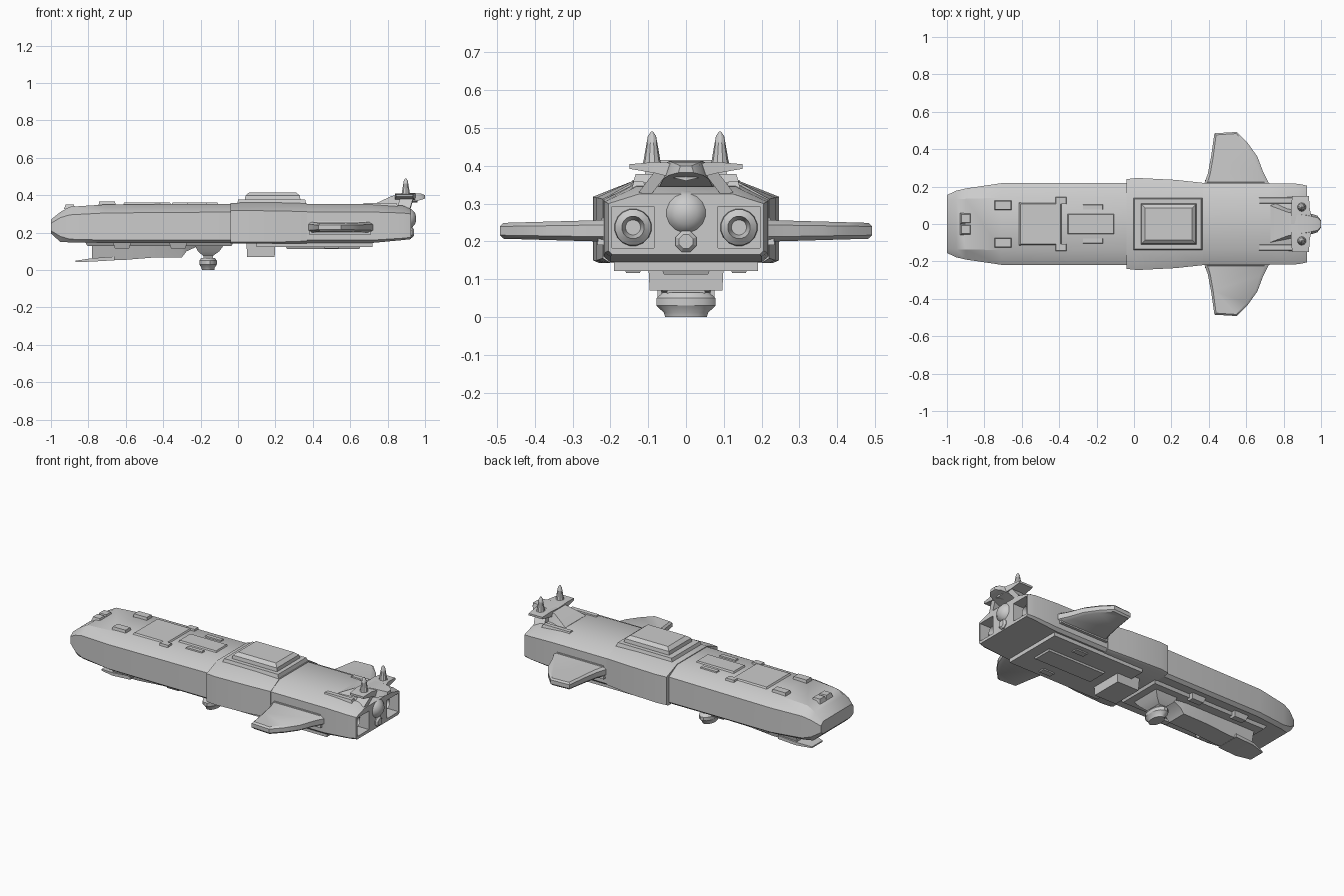
import bpy, bmesh
from math import pi, cos, sin, radians
from mathutils import Vector


def finish(bm, name, smooth=30, hide=False):
    bmesh.ops.recalc_face_normals(bm, faces=bm.faces)
    me = bpy.data.meshes.new(name)
    bm.to_mesh(me)
    bm.free()
    ob = bpy.data.objects.new(name, me)
    bpy.context.collection.objects.link(ob)
    ob.hide_render = hide
    if hide:
        ob.hide_set(True)
    elif smooth:
        bpy.ops.object.select_all(action='DESELECT')
        ob.select_set(True)
        bpy.context.view_layer.objects.active = ob
        bpy.ops.object.shade_smooth_by_angle(angle=radians(smooth))
    return ob


def loft(name, rings, **kw):
    """Skin a list of equal-length point rings and cap both ends."""
    bm = bmesh.new()
    vs = [[bm.verts.new(p) for p in r] for r in rings]
    n = len(vs[0])
    for a, b in zip(vs, vs[1:]):
        for i in range(n):
            j = (i + 1) % n
            bm.faces.new((a[i], a[j], b[j], b[i]))
    bm.faces.new(vs[0][::-1])
    bm.faces.new(vs[-1])
    return finish(bm, name, **kw)


def section(x, hw, tw, bw, z0, z1, z2, z3):
    """Eight-sided hull section: side, top and bottom half widths, four heights."""
    half = [(bw, z0), (hw, z1), (hw, z2), (tw, z3)]
    return [(x, y, z) for y, z in half] + [(x, -y, z) for y, z in half[::-1]]


def rect(x0, x1, y0, y1, z):
    return [(x0, y0, z), (x1, y0, z), (x1, y1, z), (x0, y1, z)]


def block(name, x0, x1, y0, y1, z0, z1, taper=0.0, **kw):
    t = taper
    return loft(name, [rect(x0, x1, y0, y1, z0),
                       rect(x0 + t, x1 - t, y0 + t, y1 - t, z1)], **kw)


def lathe(name, centre, axis, profile, n=16, sx=1.0, sy=1.0):
    """Rings of (radius, offset) along the x or z axis."""
    rings = []
    for r, h in profile:
        ring = []
        for i in range(n):
            a = 2 * pi * (i + 0.5) / n
            u, v = r * cos(a) * sx, r * sin(a) * sy
            p = Vector((h, u, v)) if axis == 'X' else Vector((u, v, h))
            ring.append(p + Vector(centre))
        rings.append(ring)
    return loft(name, rings)


# Main hull
hull = loft("hull", [
    section(-1.00, 0.155, 0.13, 0.13, 0.195, 0.21, 0.25, 0.27),
    section(-0.95, 0.178, 0.135, 0.155, 0.150, 0.18, 0.28, 0.31),
    section(-0.90, 0.190, 0.135, 0.17, 0.148, 0.165, 0.295, 0.338),
    section(-0.71, 0.218, 0.14, 0.195, 0.145, 0.16, 0.305, 0.350),
    section(-0.05, 0.218, 0.14, 0.20, 0.145, 0.16, 0.31, 0.354),
    section(0.72, 0.218, 0.135, 0.20, 0.145, 0.16, 0.31, 0.352),
    section(0.88, 0.215, 0.130, 0.20, 0.160, 0.17, 0.305, 0.345),
    section(0.925, 0.205, 0.125, 0.195, 0.165, 0.175, 0.30, 0.325)])

# Recessed engine bays
for s in (-1, 1):
    y0, y1 = sorted((s * 0.085, s * 0.195))
    cut = block("engine_bay_cutter", 0.84, 1.0, y0, y1, 0.182, 0.292, hide=True)
    mod = hull.modifiers.new("engine_bay", 'BOOLEAN')
    mod.object = cut
    mod.solver = 'EXACT'
    lathe("engine_nozzle", (0, s * 0.14, 0.237), 'X',
          [(0.05, 0.83), (0.048, 0.87), (0.03, 0.885), (0.02, 0.85)])
lathe("engine_core", (0.895, 0, 0.275), 'X',
      [(0.06, -0.03), (0.06, 0.01), (0.05, 0.035), (0.03, 0.052), (0.008, 0.058)])
lathe("lower_engine_core", (0.9, 0, 0.2), 'X', [(0.03, 0.0), (0.03, 0.03), (0.02, 0.04)], n=8)

# Midship armour belt with tapered rear
loft("midship_belt", [
    section(-0.04, 0.240, 0.14, 0.225, 0.143, 0.15, 0.318, 0.358),
    section(0.02, 0.246, 0.14, 0.23, 0.143, 0.15, 0.318, 0.360),
    section(0.22, 0.236, 0.14, 0.22, 0.143, 0.15, 0.316, 0.360),
    section(0.37, 0.220, 0.14, 0.20, 0.143, 0.155, 0.312, 0.356)])

# Stepped superstructure
block("deckhouse_base", -0.01, 0.37, -0.145, 0.145, 0.34, 0.378, 0.012)
loft("deckhouse_tower", [rect(0.035, 0.335, -0.11, 0.11, 0.37),
                         rect(0.04, 0.33, -0.105, 0.105, 0.398),
                         rect(0.06, 0.31, -0.085, 0.085, 0.415)])

# Wings and their side fairings
outline = [(0.37, 0.20), (0.395, 0.27), (0.412, 0.36), (0.43, 0.485), (0.55, 0.492),
           (0.61, 0.43), (0.66, 0.36), (0.69, 0.28), (0.73, 0.20)]
for s in (-1, 1):
    def layer(inset, k):
        out = []
        for x, y in outline:
            t = (y - 0.2) / 0.29
            zc, hz = 0.228, 0.029 - 0.008 * t
            out.append((0.52 + (x - 0.52) * inset, s * (0.2 + (y - 0.2) * (1 - (1 - inset) * 0.3)),
                        zc + k * hz))
        return out
    loft("wing", [layer(0.9, -1), layer(1, -0.55), layer(1, 0.55), layer(0.9, 1)], smooth=40)
    y0, y1 = sorted((s * 0.19, s * 0.235))
    block("wing_root_fairing", 0.38, 0.71, y0, y1, 0.19, 0.262, 0.012)

# Foredeck raised panels, hatches and sensor bumps
block("foredeck_panel", -0.62, -0.38, -0.12, 0.12, 0.34, 0.360, 0.012)
block("midfore_panel", -0.36, -0.10, -0.06, 0.06, 0.34, 0.362, 0.01)
for s in (-1, 1):
    for x, y, l, w, h in [(-0.39, 0.125, 0.035, 0.025, 0.362), (-0.70, 0.10, 0.05, 0.03, 0.366),
                          (-0.90, 0.03, 0.03, 0.03, 0.350), (-0.22, 0.09, 0.06, 0.02, 0.360)]:
        block("deck_hatch", x - l, x + l, s * y - w, s * y + w, 0.325, h, 0.008)
    # Rear deck ridge
    y0, y1 = sorted((s * 0.10, s * 0.15))
    block("rear_deck_ridge", 0.66, 0.86, y0, y1, 0.32, 0.358, 0.012)

# Belly plates
block("rear_belly_plate", 0.72, 0.10, -0.19, 0.19, 0.155, 0.122, 0.0)
block("belly_spine", 0.25, 0.66, -0.07, 0.07, 0.14, 0.112, 0.012)
block("front_belly_plate", -0.82, -0.02, -0.15, 0.15, 0.155, 0.128, 0.015)
block("belly_pod", 0.045, 0.20, -0.10, 0.10, 0.145, 0.07, 0.004)
for s in (-1, 1):
    for x in (-0.62, -0.32, 0.5):
        block("belly_bump", x - 0.05, x + 0.05, s * 0.14 - 0.03, s * 0.14 + 0.03,
              0.15, 0.116, 0.012)

# Front keel with protruding chin blade
keel = [(-0.78, 0.145, 0.055), (-0.62, 0.145, 0.053), (-0.46, 0.145, 0.066),
        (-0.30, 0.145, 0.068), (-0.275, 0.145, 0.10), (-0.22, 0.145, 0.125)]
loft("front_keel", [[(x, -0.085, zt), (x, 0.085, zt), (x, 0.062, zb), (x, -0.062, zb)]
                    for x, zt, zb in keel])
loft("chin_blade", [[(x, -w, z + h), (x, w, z + h), (x, w, z), (x, -w, z)]
                    for x, w, z, h in [(-0.868, 0.05, 0.042, 0.008), (-0.78, 0.075, 0.045, 0.018),
                                       (-0.66, 0.075, 0.052, 0.02)]])

# Ventral turret
loft("turret_mount", [rect(-0.235, -0.07, -0.10, 0.10, 0.14), rect(-0.215, -0.10, -0.075, 0.075, 0.10),
                      rect(-0.185, -0.135, -0.05, 0.05, 0.075), rect(-0.185, -0.135, -0.05, 0.05, 0.06)])
lathe("turret_head", (-0.16, 0, 0), 'Z',
      [(0.056, 0.0), (0.06, 0.012), (0.08, 0.03), (0.08, 0.05), (0.062, 0.065)],
      n=16, sx=0.6)

# Raised tail bridge sweeping back
tail = [(0.73, 0.13, 0.33, 0.353), (0.82, 0.085, 0.335, 0.395), (0.87, 0.07, 0.345, 0.408),
        (0.93, 0.06, 0.365, 0.412), (0.98, 0.045, 0.375, 0.408), (1.0, 0.02, 0.382, 0.40)]
loft("tail_bridge", [[(x, -w, zb), (x, w, zb), (x, w * 0.75, zt), (x, -w * 0.75, zt)]
                     for x, w, zb, zt in tail], smooth=40)
# Tail crosspiece with lower struts and twin spikes
for s in (-1, 1):
    loft("tail_arm", [[(x0, s * y, z0), (x1, s * y, z0), (x1, s * y, z1), (x0, s * y, z1)]
                      for x0, x1, y, z0, z1 in [(0.84, 0.96, 0.0, 0.36, 0.405),
                                                (0.84, 0.94, 0.08, 0.38, 0.41),
                                                (0.845, 0.935, 0.15, 0.392, 0.404)]])
    loft("tail_strut", [[(x, s * (y - 0.015), z), (x + 0.07, s * (y - 0.015), z),
                         (x + 0.07, s * (y + 0.015), z + 0.01), (x, s * (y + 0.015), z + 0.01)]
                        for x, y, z in [(0.85, 0.11, 0.32), (0.87, 0.06, 0.385)]])
    lathe("tail_spike", (0.897, s * 0.09, 0), 'Z',
          [(0.028, 0.39), (0.022, 0.415), (0.016, 0.45), (0.011, 0.478), (0.003, 0.49)], n=10)
